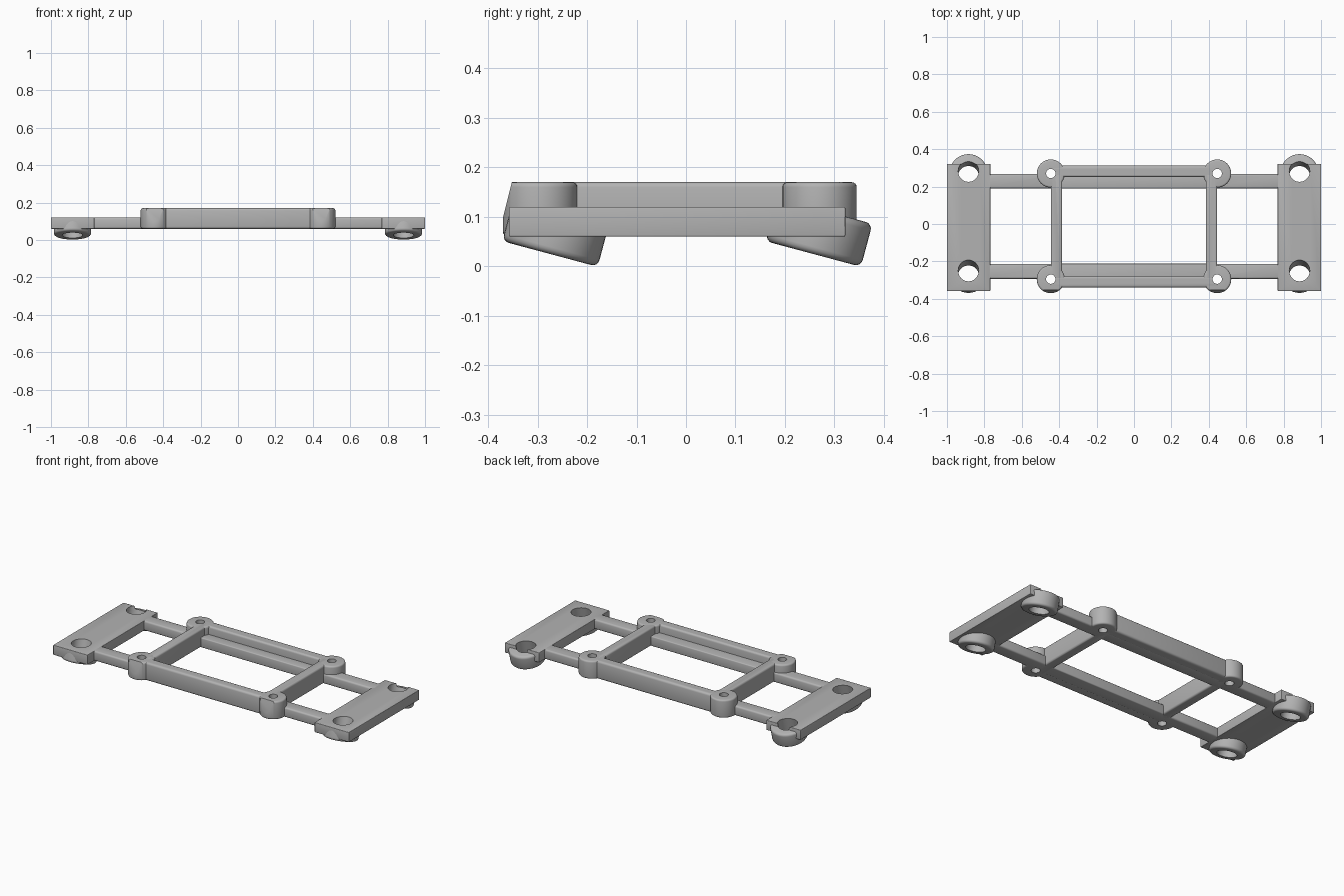
import bpy
import bmesh
import math
from mathutils import Matrix, Vector

cube = bpy.data.objects.get("Cube")
if cube:
    bpy.data.objects.remove(cube, do_unlink=True)

grey = bpy.data.materials.new("matte grey")
grey.use_nodes = True
colour = (0.45, 0.45, 0.45, 1)
grey.diffuse_color = colour
grey.node_tree.nodes["Principled BSDF"].inputs["Base Color"].default_value = colour

BOTTOM, DECK, TOP = 0.06, 0.12, 0.17
TILT = Matrix.Rotation(math.radians(-15), 4, "X")
HOLE_X, BOSS_X = 0.885, 0.445
FEET = {"front": -0.275, "back": 0.257}
BOSSES = {"front": -0.295, "back": 0.27}
SIDES = {"right": -1, "left": 1}


def finish(name, bm):
    mesh = bpy.data.meshes.new(name)
    bm.to_mesh(mesh)
    bm.free()
    mesh.materials.append(grey)
    ob = bpy.data.objects.new(name, mesh)
    bpy.context.collection.objects.link(ob)
    return ob


def box(name, x, y, z, bevel=0.0):
    bm = bmesh.new()
    bmesh.ops.create_cube(bm, size=1)
    for v in bm.verts:
        v.co = Vector([(a + b) / 2 + c * (b - a) for (a, b), c in zip((x, y, z), v.co)])
    if bevel:
        bmesh.ops.bevel(bm, geom=bm.edges[:], offset=bevel, segments=3, profile=0.5, affect="EDGES")
    return finish(name, bm)


def add_cylinder(bm, radius, low, high, matrix, bevel=0.0):
    shift = Matrix.Translation((0, 0, (low + high) / 2))
    made = bmesh.ops.create_cone(bm, cap_ends=True, segments=40, radius1=radius, radius2=radius,
                                 depth=high - low, matrix=matrix @ shift)
    if bevel:
        rims = {e for v in made["verts"] for f in v.link_faces if len(f.verts) > 4 for e in f.edges}
        bmesh.ops.bevel(bm, geom=list(rims), offset=bevel, segments=4, profile=0.5, affect="EDGES")


def slice_off(bm, point, normal):
    cut = bmesh.ops.bisect_plane(bm, geom=bm.verts[:] + bm.edges[:] + bm.faces[:],
                                 plane_co=point, plane_no=normal, clear_outer=True)
    edges = [e for e in cut["geom_cut"] if isinstance(e, bmesh.types.BMEdge)]
    if edges:
        bmesh.ops.holes_fill(bm, edges=edges)


def foot_matrix(x, y):
    return Matrix.Translation((x, y, 0.025)) @ TILT


parts = []

# Long rails with lower inner ledges
for where, rail, ledge in (("front", (-0.34, -0.278), (-0.29, -0.212)),
                           ("back", (0.25, 0.312), (0.19, 0.262))):
    parts.append(box(where + "_rail", (-0.46, 0.46), rail, (BOTTOM, TOP), 0.012))
    parts.append(box(where + "_ledge", (-0.43, 0.43), ledge, (BOTTOM, DECK), 0.006))

for side, s in SIDES.items():
    def span(a, b):
        return tuple(sorted((a * s, b * s)))

    # End plate and cross bar
    parts.append(box(side + "_end_plate", span(0.768, 1), (-0.358, 0.322), (BOTTOM, DECK), 0.003))
    parts.append(box(side + "_cross_bar", span(0.384, 0.445), (-0.31, 0.28), (BOTTOM, TOP), 0.01))

    # Arms joining the frame to the end plate
    for where, y in (("front", (-0.293, -0.213)), ("back", (0.19, 0.268))):
        parts.append(box(f"{side}_{where}_arm", span(0.42, 0.79), y, (BOTTOM, DECK), 0.01))

    # Corner bosses, the front ones with a sloping face
    for where, y in BOSSES.items():
        bm = bmesh.new()
        add_cylinder(bm, 0.075, BOTTOM, TOP, Matrix.Translation((BOSS_X * s, y, 0)), 0.01)
        if where == "front":
            slice_off(bm, (0, -0.352, TOP), (0, -1, 0.25))
        parts.append(finish(f"{side}_{where}_boss", bm))

    # Tilted round feet, trimmed level with the deck
    for where, y in FEET.items():
        bm = bmesh.new()
        add_cylinder(bm, 0.1, 0, 0.09, foot_matrix(HOLE_X * s, y), 0.014)
        slice_off(bm, (0, 0, DECK - 0.001), (0, 0, 1))
        parts.append(finish(f"{side}_{where}_foot", bm))

# All screw holes in one cutter
bm = bmesh.new()
for s in SIDES.values():
    for y in BOSSES.values():
        add_cylinder(bm, 0.025, 0, 0.3, Matrix.Translation((BOSS_X * s, y, 0)))
    for y in FEET.values():
        add_cylinder(bm, 0.055, -0.1, 0.25, foot_matrix(HOLE_X * s, y))
cutter = finish("hole_cutter", bm)
cutter.hide_render = True

for part in parts:
    mod = part.modifiers.new("holes", "BOOLEAN")
    mod.operation = "DIFFERENCE"
    mod.solver = "EXACT"
    mod.object = cutter
    bpy.context.view_layer.objects.active = part
    bpy.ops.object.modifier_apply(modifier=mod.name)
bpy.data.objects.remove(cutter, do_unlink=True)

bpy.ops.object.select_all(action="DESELECT")
for part in parts:
    part.select_set(True)
bpy.ops.object.shade_smooth_by_angle(angle=math.radians(35))
